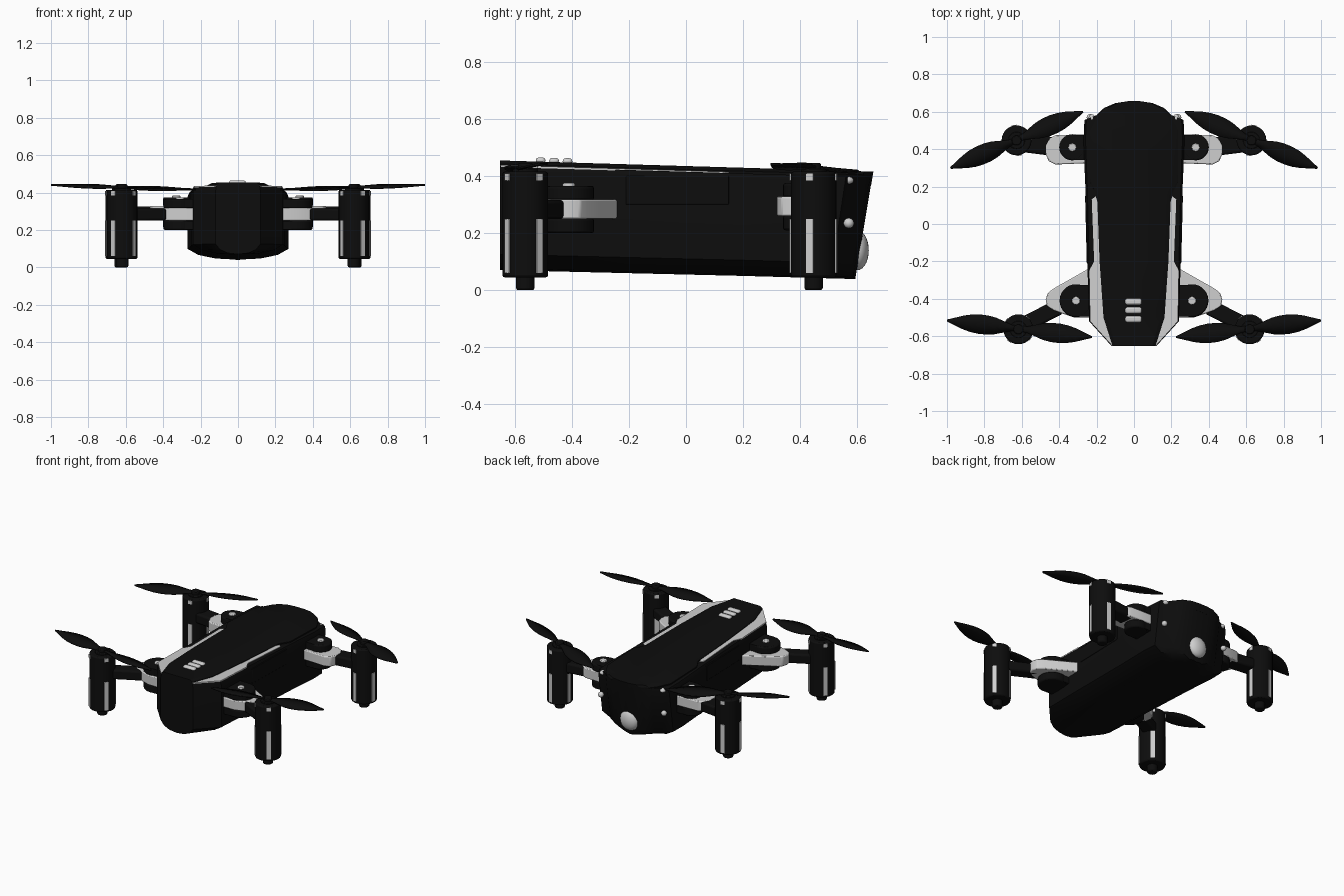
import bpy, bmesh, math
from mathutils import Matrix, Vector

cube = bpy.data.objects.get("Cube")
if cube:
    bpy.data.objects.remove(cube, do_unlink=True)


def material(name, value):
    m = bpy.data.materials.new(name)
    m.use_nodes = True
    color = (value, value, value, 1)
    m.diffuse_color = color
    m.node_tree.nodes["Principled BSDF"].inputs["Base Color"].default_value = color
    return m


BLACK = material("matte_black", 0.004)
LIGHT = material("light_grey", 0.62)


def finish(name, bm, mat, bevel=0.0, angle=35):
    """Turn a bmesh into a shaded object."""
    bmesh.ops.recalc_face_normals(bm, faces=bm.faces)
    mesh = bpy.data.meshes.new(name)
    bm.to_mesh(mesh)
    bm.free()
    mesh.materials.append(mat)
    ob = bpy.data.objects.new(name, mesh)
    bpy.context.collection.objects.link(ob)
    bpy.ops.object.select_all(action="DESELECT")
    ob.select_set(True)
    bpy.context.view_layer.objects.active = ob
    bpy.ops.object.shade_smooth_by_angle(angle=math.radians(angle))
    if bevel:
        mod = ob.modifiers.new("Bevel", "BEVEL")
        mod.width, mod.segments, mod.limit_method = bevel, 2, "ANGLE"
    return ob


def loft(name, rings, mat, angle=35):
    bm = bmesh.new()
    loops = [[bm.verts.new(p) for p in ring] for ring in rings]
    for a, b in zip(loops, loops[1:]):
        for i in range(len(a)):
            j = (i + 1) % len(a)
            bm.faces.new((a[i], a[j], b[j], b[i]))
    bm.faces.new(loops[0])
    bm.faces.new(loops[-1])
    return finish(name, bm, mat, angle=angle)


def cylinder(name, x, y, z0, z1, r, mat, bevel=0.0, segments=28):
    bm = bmesh.new()
    bmesh.ops.create_cone(bm, cap_ends=True, segments=segments, radius1=r, radius2=r,
                          depth=z1 - z0, matrix=Matrix.Translation((x, y, (z0 + z1) / 2)))
    return finish(name, bm, mat, bevel)


def box(name, center, size, mat, turn=0.0, bevel=0.0):
    bm = bmesh.new()
    bmesh.ops.create_cube(bm, size=1, matrix=Matrix.Translation(center)
                          @ Matrix.Rotation(turn, 4, "Z") @ Matrix.Diagonal((*size, 1)))
    return finish(name, bm, mat, bevel)


def ball(name, center, size, mat):
    bm = bmesh.new()
    bmesh.ops.create_uvsphere(bm, u_segments=24, v_segments=14, radius=1,
                              matrix=Matrix.Translation(center) @ Matrix.Diagonal((*size, 1)))
    return finish(name, bm, mat, angle=60)


def plate(name, outline, mat, low, high, bevel=0.0):
    """Extrude an xy outline between two height functions."""
    bm = bmesh.new()
    a = [bm.verts.new((x, y, low(y))) for x, y in outline]
    b = [bm.verts.new((x, y, high(y))) for x, y in outline]
    bm.faces.new(a)
    bm.faces.new(b)
    for i in range(len(a)):
        j = (i + 1) % len(a)
        bm.faces.new((a[i], a[j], b[j], b[i]))
    return finish(name, bm, mat, bevel)


# Heights along the gently sloping fuselage
def deck_z(y): return 0.435 - 0.03 * y
def shoulder_z(y): return deck_z(y) - 0.02
def belly_z(y): return 0.055 - 0.024 * y


def ring(half, y):
    """Mirror a half section and lean the tail forward towards the belly."""
    lean = 0.06 * min(1, max(0, (y - 0.2) / 0.4))
    pts = half + [(-x, z) for x, z in reversed(half) if x > 0]
    return [(x, y - lean * (shoulder_z(y) - z) / 0.36, z) for x, z in pts]


# Fuselage shell
def hull_half(y, w):
    b, s = belly_z(y), shoulder_z(y)
    return [(0, b), (w * 0.45, b + 0.006), (w * 0.8, b + 0.025), (w, b + 0.055),
            (w, s - 0.025), (w * 0.96, s), (0, s)]


hull = [(-0.652, 0.12), (-0.52, 0.24), (-0.2, 0.25), (0.2, 0.26), (0.45, 0.27),
        (0.56, 0.265), (0.585, 0.2), (0.62, 0.165), (0.643, 0.11), (0.652, 0.05)]
loft("fuselage", [ring(hull_half(y, w), y) for y, w in hull], BLACK, 28)


# Raised top deck
def deck_half(y, w):
    s, d = shoulder_z(y), deck_z(y)
    return [(0, s - 0.03), (w, s - 0.03), (w, d - 0.012), (w * 0.86, d), (0, d)]


deck = [(-0.652, 0.115), (-0.5, 0.163), (-0.2, 0.184), (0.15, 0.197), (0.22, 0.235),
        (0.5, 0.235), (0.58, 0.192), (0.62, 0.158), (0.645, 0.1), (0.653, 0.04)]
loft("top_deck", [ring(deck_half(y, w), y) for y, w in deck], BLACK, 28)

# Indicator lights on the deck
for i in range(3):
    y = -0.415 - i * 0.047
    box("indicator_light", (-0.003, y, deck_z(y) + 0.004), (0.088, 0.034, 0.022), LIGHT, bevel=0.01)

# Tail camera dome
ball("camera_dome", (0, 0.6, 0.14), (0.066, 0.04, 0.07), LIGHT)


def propeller(name, center, radius, turn, side):
    """Two twisted leaf blades with a slight outward rise."""
    chords = [0.028, 0.034, 0.062, 0.09, 0.103, 0.104, 0.094, 0.072, 0.04, 0.008]
    bm = bmesh.new()
    frame = (Matrix.Diagonal((side, 1, 1, 1)) @ Matrix.Translation(center)
             @ Matrix.Rotation(turn, 4, "Z") @ Matrix.Rotation(math.radians(-1.8), 4, "Y"))
    for spin in (0, math.pi):
        prev = None
        for i, c in enumerate(chords):
            t = i / (len(chords) - 1)
            pitch = math.radians(14 - 8 * t)
            row = []
            for k in (-0.5, 0, 0.5):
                p = Vector((radius * t, k * c * math.cos(pitch),
                            k * c * math.sin(pitch) + (0.003 if k == 0 else 0)))
                row.append(bm.verts.new(frame @ Matrix.Rotation(spin, 4, "Z") @ p))
            if prev:
                for k in (0, 1):
                    bm.faces.new((prev[k], row[k], row[k + 1], prev[k + 1]))
            prev = row
    ob = finish(name, bm, BLACK, angle=60)
    mod = ob.modifiers.new("Thickness", "SOLIDIFY")
    mod.thickness, mod.offset = 0.007, 0


def motor(end, side, x, y, phase):
    cylinder(end + "_motor_pod", side * x, y, 0.045, 0.415, 0.08, BLACK, 0.008)
    cylinder(end + "_landing_foot", side * x, y, 0, 0.06, 0.032, BLACK, 0.008)
    cylinder(end + "_motor_collar", side * x, y, 0.41, 0.424, 0.045, BLACK, 0.003)
    cylinder(end + "_propeller_hub", side * x, y, 0.415, 0.445, 0.026, BLACK, 0.005)
    # Light strips around the pod
    for k in range(4):
        a = math.radians(phase + 90 * k)
        px, py = side * (x + 0.079 * math.cos(a)), y + 0.079 * math.sin(a)
        for low, high in ((0.06, 0.25), (0.385, 0.408)):
            box(end + "_pod_strip", (px, py, (low + high) / 2), (0.008, 0.026, high - low),
                LIGHT, turn=side * a)


def arm(end, side, start, stop, width, low, high):
    a, b = Vector(start), Vector(stop)
    d, m = b - a, (a + b) / 2
    box(end + "_arm", (side * m.x, m.y, (low + high) / 2), (d.length, width, high - low),
        BLACK, side * math.atan2(d.y, d.x), 0.012)


front_shell = [(0.2, -0.22), (0.25, -0.243), (0.43, -0.345), (0.462, -0.37), (0.472, -0.405),
               (0.465, -0.44), (0.43, -0.462), (0.32, -0.5), (0.2, -0.5)]
rear_shell = [(0.25, 0.48), (0.42, 0.475), (0.455, 0.455), (0.473, 0.42), (0.473, 0.375),
              (0.455, 0.335), (0.42, 0.318), (0.25, 0.325)]
trim = [(0.11, -0.65), (0.12, -0.648), (0.235, -0.52), (0.24, -0.25), (0.213, -0.2),
        (0.226, 0.13), (0.205, 0.15), (0.19, 0.1), (0.178, -0.2), (0.158, -0.5)]

for s in (1, -1):
    # Light trim beside the deck
    plate("side_trim", [(s * x, y) for x, y in trim], LIGHT,
          lambda y: shoulder_z(y) - 0.003, lambda y: shoulder_z(y) + 0.004)
    # Side panel
    box("side_panel", (s * 0.249, -0.03, 0.35), (0.016, 0.36, 0.1), BLACK, s * -0.025, 0.003)
    # Tail pins
    ball("tail_pin", (s * 0.235, 0.57, 0.235), (0.018, 0.018, 0.018), LIGHT)
    ball("tail_top_pin", (s * 0.225, 0.565, 0.385), (0.018, 0.022, 0.014), LIGHT)

    # Folding arm hinges
    for end, shell, px, py, r, z in (("front", front_shell, 0.31, -0.41, 0.088, 0.2),
                                     ("rear", rear_shell, 0.33, 0.41, 0.07, 0.21)):
        plate(end + "_arm_shell", [(s * x, y) for x, y in shell], LIGHT,
              lambda y: z + 0.05, lambda y: z + 0.118, 0.006)
        cylinder(end + "_hinge_top", s * px, py, z + 0.115, z + 0.165, r, BLACK, 0.008)
        cylinder(end + "_hinge_base", s * px, py, z, z + 0.052, r, BLACK, 0.008)
        box(end + "_hinge_mount", (s * (px - 0.06), py, z + 0.142), (0.12, r * 1.9, 0.045), BLACK)
        box(end + "_hinge_mount_base", (s * (px - 0.06), py, z + 0.025), (0.12, r * 1.9, 0.045), BLACK)
        cylinder(end + "_hinge_pin", s * px, py, z + 0.16, z + 0.175, 0.022, LIGHT, 0.004, 16)

    arm("front", s, (0.4, -0.442), (0.6, -0.545), 0.085, 0.25, 0.316)
    arm("rear", s, (0.4, 0.41), (0.6, 0.435), 0.1, 0.258, 0.326)
    motor("front", s, 0.618, -0.563, 38)
    motor("rear", s, 0.628, 0.447, -10)
    propeller("front_propeller", (0.613, -0.56, 0.428), 0.39, math.radians(6.6), s)
    propeller("rear_propeller", (0.627, 0.45, 0.428), 0.385, math.radians(-23), s)
